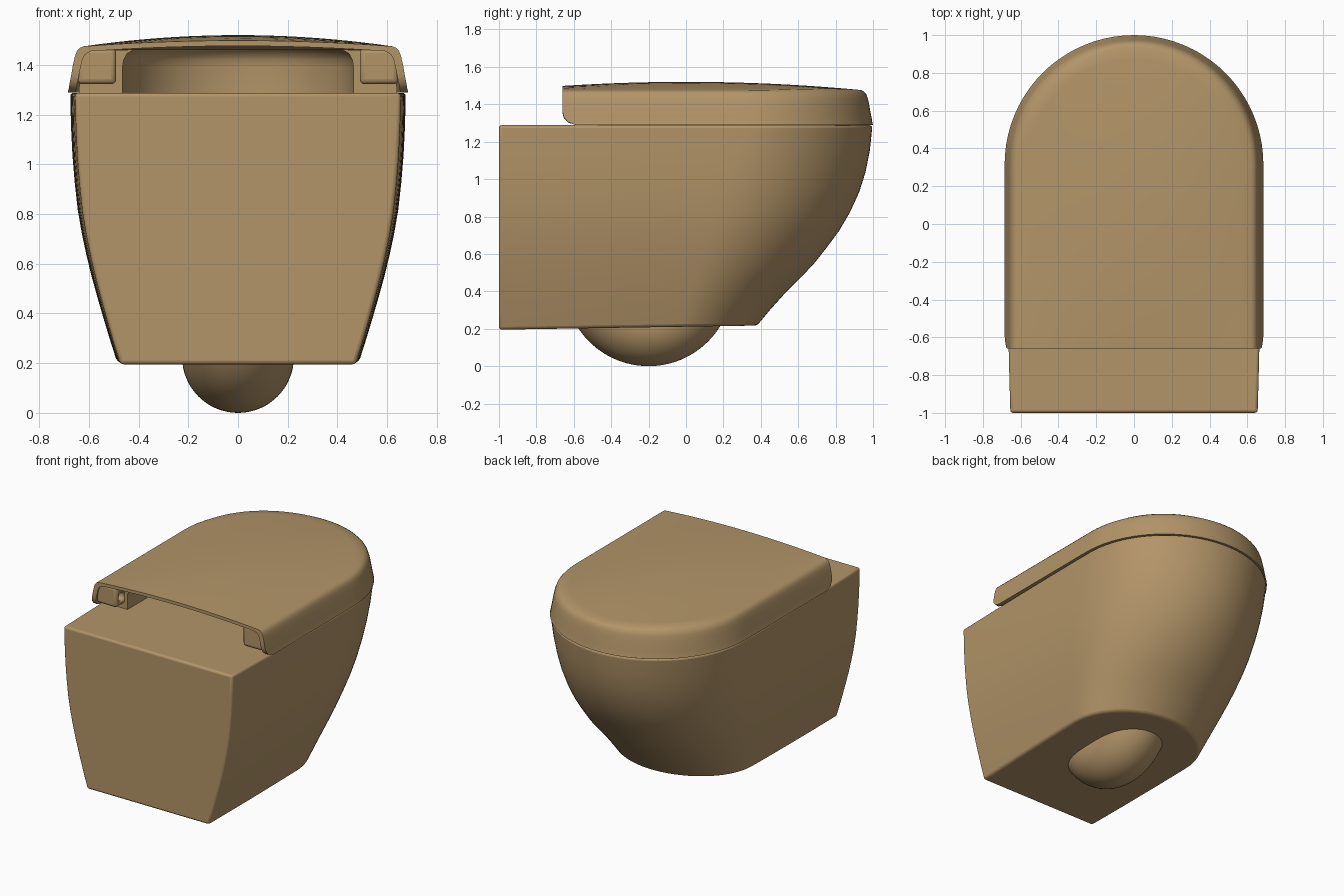
import bpy, bmesh, math
from mathutils import Matrix

old = bpy.data.objects.get("Cube")
if old:
    bpy.data.objects.remove(old)

COLOUR = (0.45, 0.30, 0.14, 1)
mat = bpy.data.materials.new("warm_tan")
mat.use_nodes = True
mat.diffuse_color = COLOUR
mat.node_tree.nodes["Principled BSDF"].inputs["Base Color"].default_value = COLOUR


def make(name, bm, bevel=0, angle=40):
    """Turn a bmesh into a smooth-shaded object, optionally with rounded edges."""
    bmesh.ops.remove_doubles(bm, verts=bm.verts, dist=0.0001)
    bmesh.ops.recalc_face_normals(bm, faces=bm.faces)
    mesh = bpy.data.meshes.new(name)
    bm.to_mesh(mesh)
    bm.free()
    mesh.materials.append(mat)
    obj = bpy.data.objects.new(name, mesh)
    bpy.context.collection.objects.link(obj)
    bpy.ops.object.select_all(action='DESELECT')
    obj.select_set(True)
    bpy.context.view_layer.objects.active = obj
    bpy.ops.object.shade_smooth_by_angle(angle=math.radians(angle))
    if bevel:
        mod = obj.modifiers.new("rounded_edges", 'BEVEL')
        mod.width, mod.segments = bevel, 3
        mod.limit_method, mod.angle_limit = 'ANGLE', math.radians(45)
    return obj


def u_outline(w, yc, depth, yb, arc=40, side=12):
    """Horseshoe outline: straight sides from yb to yc, then a half ellipse."""
    right = [(-w, yb + (yc - yb) * i / side) for i in range(side)]
    bow = [(-w * math.cos(math.pi * i / arc), yc + depth * math.sin(math.pi * i / arc))
           for i in range(arc + 1)]
    return right + bow + [(-x, y) for x, y in reversed(right)]


def ring(bm, points, z):
    """Add an outline at a height, where the height is a function of x and y."""
    return [bm.verts.new((x, y, z(x, y))) for x, y in points]


def skin(bm, a, b):
    for i in range(len(a) - 1):
        bm.faces.new((a[i], a[i + 1], b[i + 1], b[i]))


# Bowl body: horseshoe sections growing towards the rim, with a flat back
BODY = [(0.195, 0.488, 0.38), (0.28, 0.515, 0.45), (0.37, 0.542, 0.53), (0.45, 0.565, 0.61),
        (0.53, 0.587, 0.685), (0.62, 0.609, 0.755), (0.71, 0.628, 0.82), (0.81, 0.645, 0.877),
        (0.92, 0.657, 0.926), (1.03, 0.666, 0.96), (1.15, 0.672, 0.983), (1.288, 0.675, 0.997)]
bm = bmesh.new()
rings = []
for z, w, front in BODY:
    t = (z - 0.195) / 1.093
    yc = -0.04 + 0.37 * t
    pts = [(x * (1 - 0.03 * (max(0, yc - y) / (yc + 1)) ** 2), y)
           for x, y in u_outline(w, yc, front - yc, -1)]
    rings.append(ring(bm, pts, lambda x, y: z + 0.016 * (y + 1) * (1 - t)))
for a, b in zip(rings, rings[1:]):
    skin(bm, a, b)
bm.faces.new(rings[0])
bm.faces.new(rings[-1])
bm.faces.new([r[0] for r in rings] + [r[-1] for r in reversed(rings)])
make("bowl_body", bm, 0.015)

# Trap bulge: lower part of a fat ring standing on edge under the body
bm = bmesh.new()
R, STEPS, SIDES = 0.225, 48, 32
loops = []
for i in range(STEPS + 1):
    a = math.pi * (1 + i / STEPS)
    loop = []
    for j in range(SIDES + 1):
        b = math.pi * (j / SIDES - 0.5)
        r = R + R * math.cos(b)
        loop.append(bm.verts.new((R * math.sin(b), -0.2 + r * math.cos(a), 0.45 + r * math.sin(a))))
    loops.append(loop)
for a, b in zip(loops, loops[1:]):
    skin(bm, a, b)
bmesh.ops.bisect_plane(bm, geom=bm.verts[:] + bm.edges[:] + bm.faces[:],
                       plane_co=(0, 0, 0.26), plane_no=(0, 0, 1), clear_outer=True)
make("trap_bulge", bm)

# Lid: thin crowned shell, open below and at the back
YC, LID_BACK = 0.315, -0.66


def crown(x, y):
    return 1.475 + 0.045 * max(0, 1 - (x / 0.62) ** 2) * max(0, 1 - (y / 0.95) ** 2)


WALL = [(0.685, 1.29, -0.59), (0.681, 1.305, -0.63), (0.677, 1.33, -0.652), (0.671, 1.36, LID_BACK),
        (0.664, 1.40, LID_BACK), (0.656, 1.435, LID_BACK), (0.648, 1.456, LID_BACK),
        (0.636, 1.469, LID_BACK)]
bm = bmesh.new()
outer, inner = [], []
for i, (w, z, yb) in enumerate(WALL):
    outer.append(ring(bm, u_outline(w, YC, w, yb), lambda x, y: z))
    inner.append(ring(bm, u_outline(w - 0.03, YC, w - 0.03, yb), lambda x, y: z - 0.003 * i))
for k in range(11):
    w = 0.62 * (1 - k / 10)
    outer.append(ring(bm, u_outline(w, YC, w, LID_BACK), crown))
    w *= 0.955
    inner.append(ring(bm, u_outline(w, YC, w, LID_BACK), lambda x, y: crown(x, y) - 0.022))
for shell in (outer, inner):
    for a, b in zip(shell, shell[1:]):
        skin(bm, a, b)
skin(bm, outer[0], inner[0])
for e in (0, -1):
    for i in range(len(outer) - 1):
        bm.faces.new((outer[i][e], outer[i + 1][e], inner[i + 1][e], inner[i][e]))
make("lid", bm)

# Seat: horseshoe ring under the lid, rounded towards the opening
SEAT = [(0.465, 1.285), (0.465, 1.39), (0.46, 1.42), (0.447, 1.445), (0.42, 1.462),
        (0.60, 1.455), (0.625, 1.40), (0.64, 1.305), (0.64, 1.285)]
bm = bmesh.new()
rings = [ring(bm, u_outline(w, YC, w, -0.56), lambda x, y: z) for w, z in SEAT]
for a, b in zip(rings, rings[1:] + rings[:1]):
    skin(bm, a, b)
for e in (0, -1):
    bm.faces.new([r[e] for r in rings])
make("seat", bm)

# Hinge blocks with a bored pin hole in the inner face
for side, word in ((1, "left"), (-1, "right")):
    bm = bmesh.new()
    bmesh.ops.create_cube(bm, size=1, matrix=Matrix.Translation((side * 0.568, -0.575, 1.395))
                          @ Matrix.Diagonal((0.156, 0.15, 0.145, 1)))
    block = make(word + "_hinge_block", bm, 0.02)
    bm = bmesh.new()
    bmesh.ops.create_cone(bm, cap_ends=True, segments=24, radius1=0.03, radius2=0.03, depth=0.1,
                          matrix=Matrix.Translation((side * 0.49, -0.595, 1.385))
                          @ Matrix.Rotation(math.pi / 2, 4, 'Y'))
    cutter = make(word + "_hinge_cutter", bm)
    cutter.hide_render = True
    cutter.hide_set(True)
    bore = block.modifiers.new("pin_hole", 'BOOLEAN')
    bore.operation, bore.object, bore.solver = 'DIFFERENCE', cutter, 'EXACT'
